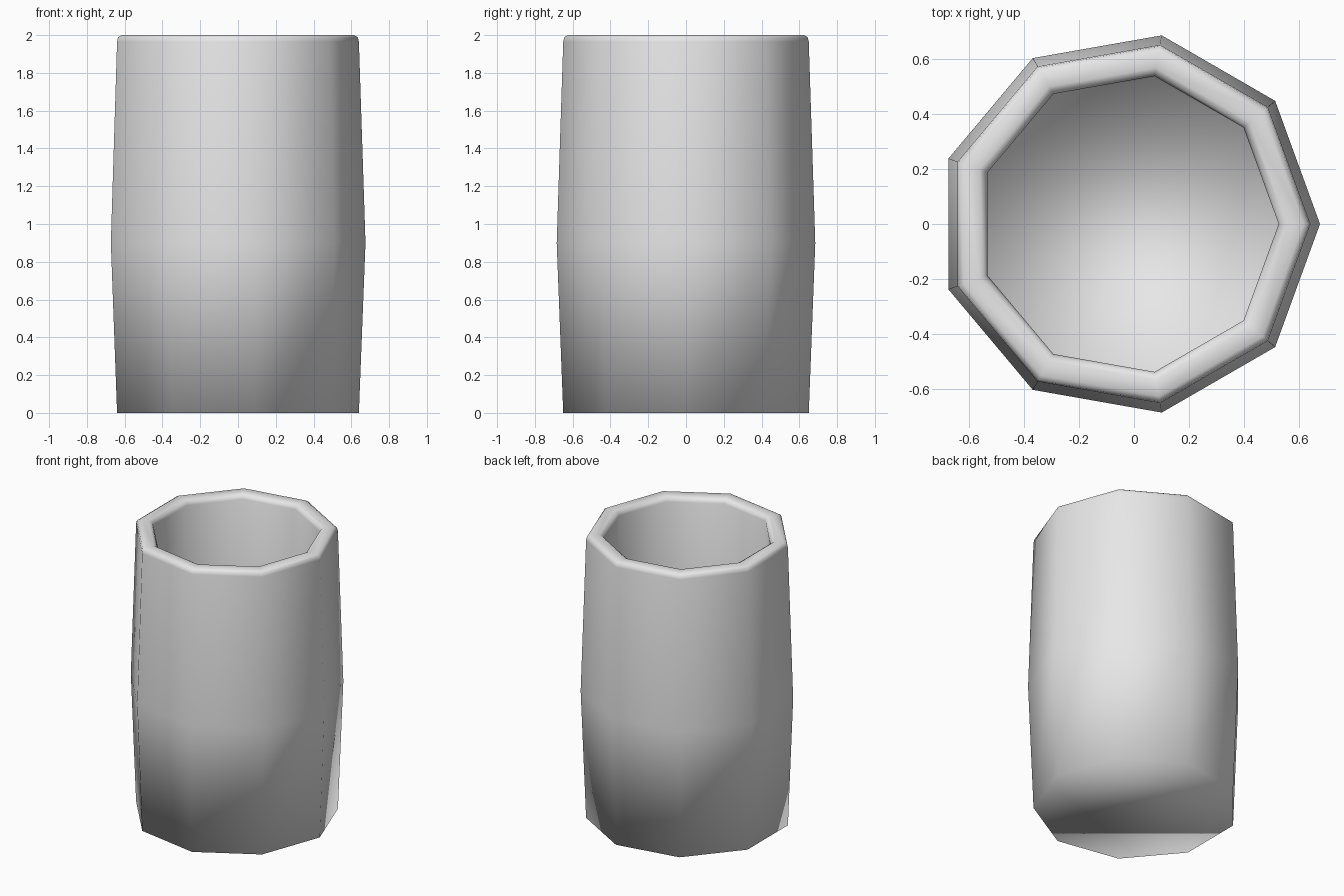
import bpy, bmesh, math

if "Cube" in bpy.data.objects:
    bpy.data.objects.remove(bpy.data.objects["Cube"])

SIDES = 9
CENTRE_X = -0.02

# Wall profile (radius, height): outside base, belly, rounded rim, inside wall, inner floor
PROFILE = [(0.66, 0.0), (0.695, 0.9), (0.66, 1.965), (0.655, 1.988), (0.635, 2.0),
           (0.575, 2.0), (0.555, 1.988), (0.545, 1.965), (0.57, 0.9), (0.54, 0.12)]

grey = bpy.data.materials.new("light grey")
grey.diffuse_color = (0.8, 0.8, 0.8, 1)
grey.use_nodes = True
grey.node_tree.nodes["Principled BSDF"].inputs["Base Color"].default_value = grey.diffuse_color

bm = bmesh.new()


def ring(radius, z):
    """One nine-sided loop with a corner on +x."""
    return [bm.verts.new((CENTRE_X + radius * math.cos(math.tau * i / SIDES),
                          radius * math.sin(math.tau * i / SIDES), z))
            for i in range(SIDES)]


# Walls and rim
rings = [ring(r, z) for r, z in PROFILE]
for low, high in zip(rings, rings[1:]):
    for i in range(SIDES):
        j = (i + 1) % SIDES
        bm.faces.new((low[i], low[j], high[j], high[i]))

# Underside and inner floor
bm.faces.new(rings[0][::-1])
bm.faces.new(rings[-1])

# The whole cup is softly shaded, including its corners
for face in bm.faces:
    face.smooth = True
bmesh.ops.recalc_face_normals(bm, faces=bm.faces)

mesh = bpy.data.meshes.new("cup")
bm.to_mesh(mesh)
bm.free()
mesh.materials.append(grey)
cup = bpy.data.objects.new("cup", mesh)
bpy.context.collection.objects.link(cup)
